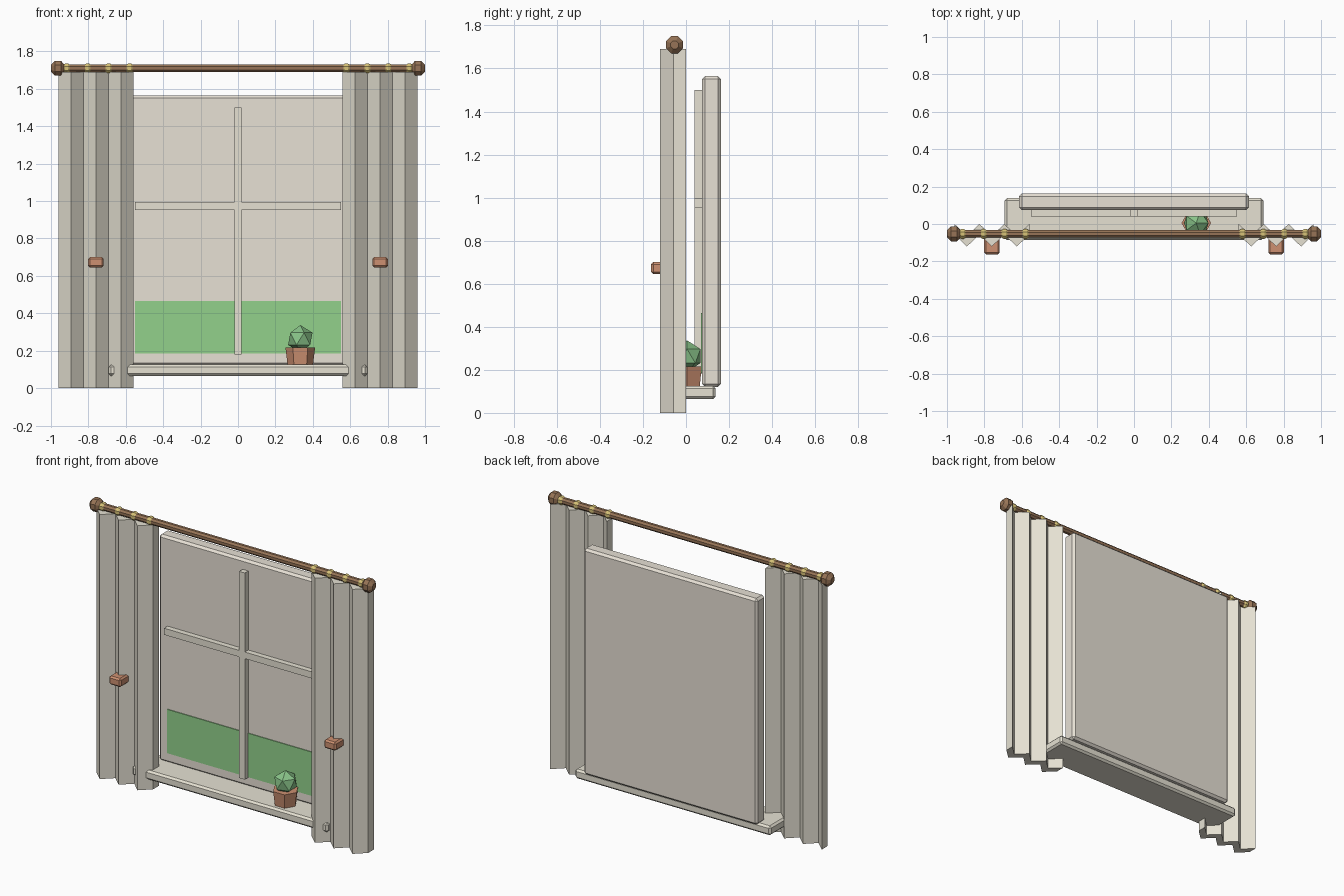
import bpy, bmesh, math
from mathutils import Matrix

old = bpy.data.objects.get("Cube")
if old:
    bpy.data.objects.remove(old, do_unlink=True)


def material(name, r, g, b):
    m = bpy.data.materials.new(name)
    m.use_nodes = True
    m.diffuse_color = (r, g, b, 1)
    shader = m.node_tree.nodes["Principled BSDF"]
    shader.inputs["Base Color"].default_value = (r, g, b, 1)
    shader.inputs["Roughness"].default_value = 0.8
    return m


cream = material("cream", 0.79, 0.755, 0.65)
warm_white = material("warm white", 0.80, 0.75, 0.665)
terracotta = material("terracotta", 0.61, 0.28, 0.165)
grass = material("grass green", 0.29, 0.64, 0.26)
leaf = material("leaf green", 0.25, 0.55, 0.25)
wood = material("brown wood", 0.31, 0.175, 0.095)
brass = material("brass", 0.69, 0.55, 0.19)


def finish(name, bm, mat):
    bmesh.ops.recalc_face_normals(bm, faces=bm.faces)
    mesh = bpy.data.meshes.new(name)
    bm.to_mesh(mesh)
    bm.free()
    mesh.materials.append(mat)
    ob = bpy.data.objects.new(name, mesh)
    bpy.context.collection.objects.link(ob)
    return ob


def box(name, x, y, z, mat, bevel=0):
    """Box from (min, max) ranges, with optional chamfered edges."""
    bm = bmesh.new()
    bmesh.ops.create_cube(bm, size=1)
    for v in bm.verts:
        for i, (lo, hi) in enumerate((x, y, z)):
            v.co[i] = lo if v.co[i] < 0 else hi
    if bevel:
        bmesh.ops.bevel(bm, geom=bm.edges[:], offset=bevel, segments=1,
                        affect='EDGES')
    return finish(name, bm, mat)


def lathe(name, profile, sides, matrix, mat, turn=0):
    """Faceted solid of revolution from (height, radius) points."""
    bm = bmesh.new()
    rings = []
    for h, r in profile:
        angles = [2 * math.pi * (i + turn) / sides for i in range(sides)]
        rings.append([bm.verts.new((r * math.cos(a), r * math.sin(a), h))
                      for a in angles])
    for a, b in zip(rings, rings[1:]):
        for i in range(sides):
            j = (i + 1) % sides
            bm.faces.new((a[i], a[j], b[j], b[i]))
    bm.faces.new(rings[0])
    bm.faces.new(rings[-1])
    bm.transform(matrix)
    return finish(name, bm, mat)


def along_x(x):
    return Matrix.Translation((x, -0.053, 1.71)) @ Matrix.Rotation(math.pi / 2, 4, 'Y')


def curtain(name, side):
    """Thick zigzag section extruded upwards."""
    folds, inner, outer = 6, 0.56, 0.96
    front = []
    for i in range(folds + 1):
        x = side * (inner + (outer - inner) * i / folds)
        front.append((x, -0.12 if i % 2 else -0.057))
    back = [(x, y + 0.057) for x, y in front]
    bm = bmesh.new()
    layers = [[[bm.verts.new((x, y, z)) for x, y in row] for row in (front, back)]
              for z in (0, 1.69)]
    (f0, b0), (f1, b1) = layers
    for i in range(folds):
        j = i + 1
        for a, b in ((f0, f1), (b0, b1), (f0, b0), (f1, b1)):
            bm.faces.new((a[i], a[j], b[j], b[i]))
    for i in (0, folds):
        bm.faces.new((f0[i], b0[i], b1[i], f1[i]))
    return finish(name, bm, cream)


# Window panel, glazing bars, sill and the strip of lawn
box("window_panel", (-0.614, 0.614), (0.075, 0.162), (0.12, 1.565), warm_white, 0.014)
box("vertical_bar", (-0.02, 0.02), (0.04, 0.08), (0.18, 1.5), cream)
for side, label in ((1, "left"), (-1, "right")):
    box(label + "_crossbar", sorted((side * 0.02, side * 0.55)), (0.04, 0.08),
        (0.953, 0.995), cream)
    box(label + "_lawn_plate", sorted((side * 0.015, side * 0.55)), (0.07, 0.077),
        (0.185, 0.465), grass)
box("window_sill", (-0.692, 0.692), (-0.086, 0.138), (0.065, 0.125), cream, 0.012)

# Curtain rod
lathe("curtain_rod", ((-0.95, 0.022), (0.95, 0.022)), 8, along_x(0), wood, 0.5)

# Curtains with tiebacks, finials and rings on both sides
for side, label in ((1, "left"), (-1, "right")):
    curtain(label + "_curtain", side)
    box(label + "_tieback", sorted((side * 0.718, side * 0.802)), (-0.162, -0.07),
        (0.645, 0.7), terracotta, 0.01)
    lathe(label + "_finial",
          ((-0.037, 0.02), (-0.016, 0.043), (0.016, 0.043), (0.037, 0.02)),
          8, along_x(side * 0.963), wood, 0.5)
    for i in range(4):
        lathe(f"{label}_ring_{i + 1}",
              ((-0.018, 0.02), (-0.007, 0.028), (0.007, 0.028), (0.018, 0.02)),
              8, along_x(side * (0.58 + 0.112 * i)), brass, 0.5)

# Potted plant on the sill
spot = Matrix.Translation((0.333, 0.005, 0))
lathe("plant_pot", ((0.124, 0.068), (0.216, 0.079)), 6, spot, terracotta)
bm = bmesh.new()
bmesh.ops.create_icosphere(bm, subdivisions=1, radius=0.073)
bm.transform(spot @ Matrix.Translation((0, 0, 0.264)))
finish("plant", bm, leaf)
